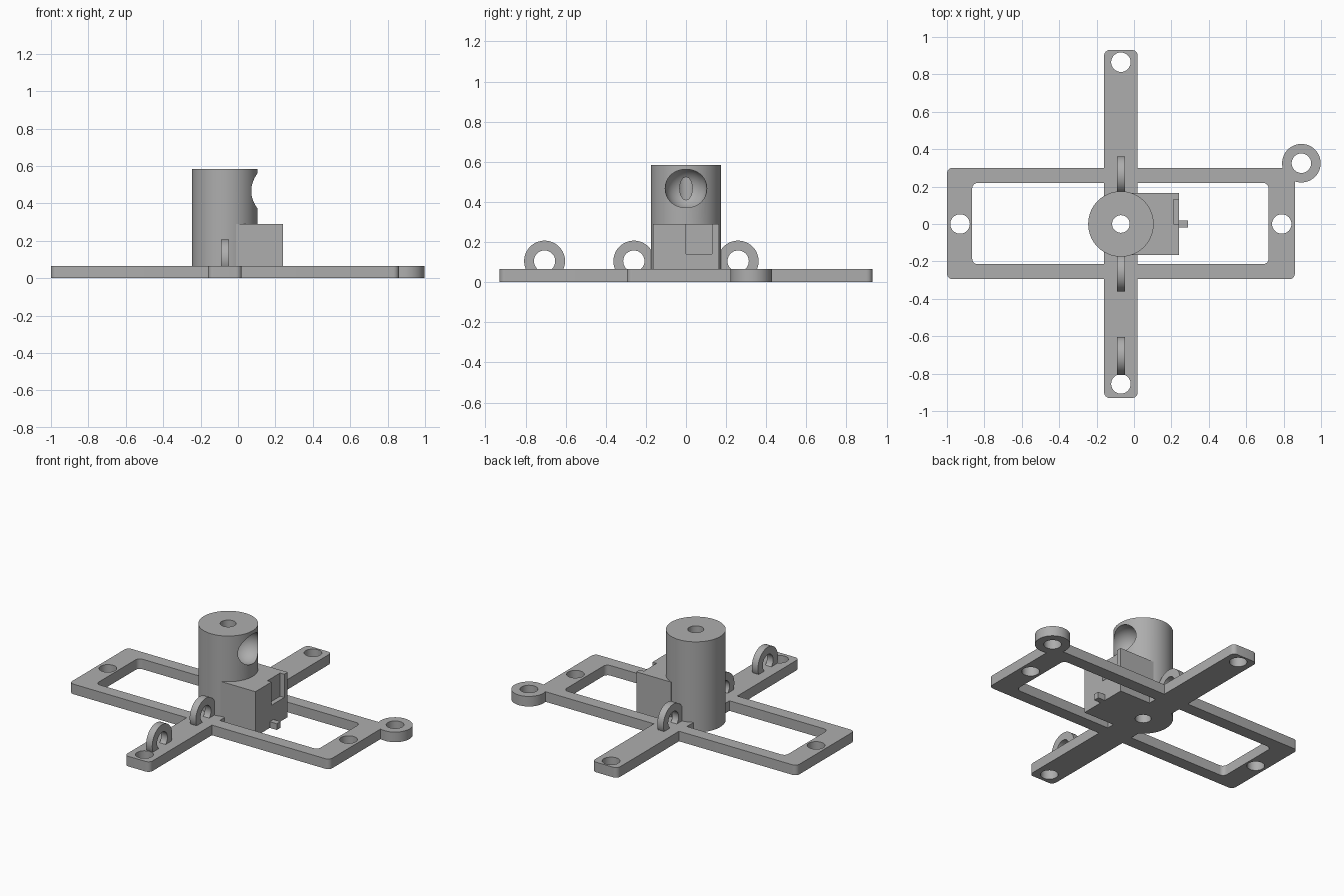
import bpy, bmesh, math
from mathutils import Matrix, Vector

if "Cube" in bpy.data.objects:
    bpy.data.objects.remove(bpy.data.objects["Cube"])

GREY = (0.42, 0.42, 0.42, 1)
mat = bpy.data.materials.new("plain grey")
mat.use_nodes = True
mat.diffuse_color = GREY
mat.node_tree.nodes["Principled BSDF"].inputs["Base Color"].default_value = GREY

THICK = 0.065      # plate thickness
AXIS = -0.07       # x of the tower and cross bar
HOLE = 0.052       # screw hole radius
OVER = 0.02        # cutter overshoot


def finish(name, bm):
    bmesh.ops.recalc_face_normals(bm, faces=bm.faces)
    mesh = bpy.data.meshes.new(name)
    bm.to_mesh(mesh)
    bm.free()
    mesh.materials.append(mat)
    ob = bpy.data.objects.new(name, mesh)
    bpy.context.collection.objects.link(ob)
    return ob


def slab(name, x0, x1, y0, y1, z0, z1, radius=0):
    """Box with optionally rounded vertical corners."""
    bm = bmesh.new()
    steps = 6 if radius else 0
    verts = []
    corners = [(x1, y1, -1, -1), (x0, y1, 1, -1), (x0, y0, 1, 1), (x1, y0, -1, 1)]
    for i, (cx, cy, sx, sy) in enumerate(corners):
        for k in range(steps + 1):
            a = math.pi / 2 * (i + k / max(steps, 1))
            verts.append(bm.verts.new((cx + radius * (sx + math.cos(a)),
                                       cy + radius * (sy + math.sin(a)), z0)))
    face = bm.faces.new(verts)
    top = bmesh.ops.extrude_face_region(bm, geom=[face])["geom"]
    bmesh.ops.translate(bm, vec=(0, 0, z1 - z0),
                        verts=[v for v in top if isinstance(v, bmesh.types.BMVert)])
    return finish(name, bm)


def rod(name, centre, radius, length, axis="Z"):
    bm = bmesh.new()
    turn = Matrix.Rotation(math.pi / 2, 4, "Y") if axis == "X" else Matrix()
    bmesh.ops.create_cone(bm, cap_ends=True, segments=64, radius1=radius, radius2=radius,
                          depth=length, matrix=Matrix.Translation(Vector(centre)) @ turn)
    return finish(name, bm)


def combine(target, other, operation):
    mod = target.modifiers.new("combine", "BOOLEAN")
    mod.operation, mod.solver, mod.object = operation, "EXACT", other
    bpy.context.view_layer.objects.active = target
    bpy.ops.object.modifier_apply(modifier=mod.name)
    bpy.data.objects.remove(other)


def smooth(ob):
    bpy.ops.object.select_all(action="DESELECT")
    ob.select_set(True)
    bpy.context.view_layer.objects.active = ob
    bpy.ops.object.shade_smooth_by_angle(angle=math.radians(30))


# Rectangular frame with its open window
body = slab("mount_body", -1, 0.86, -0.295, 0.3, 0, THICK, 0.03)
combine(body, slab("window", -0.865, 0.72, -0.215, 0.22, -OVER, THICK + OVER, 0.03), "DIFFERENCE")

# Cross bar, corner ear, tower, block and its small tab
for part in (
    slab("cross_bar", AXIS - 0.09, AXIS + 0.09, -0.93, 0.93, 0, THICK, 0.03),
    rod("corner_ear", (0.895, 0.325, THICK / 2), 0.103, THICK),
    rod("tower", (AXIS, 0, 0.2925), 0.175, 0.585),
    slab("block", -0.01, 0.24, -0.165, 0.165, 0, 0.29),
    slab("tab", 0.2, 0.29, -0.018, 0.02, 0, 0.04),
):
    combine(body, part, "UNION")

# Screw holes through the plate
for x, y in ((-0.93, 0), (0.79, 0), (AXIS, 0.865), (AXIS, -0.855), (0.895, 0.325)):
    combine(body, rod("screw_hole", (x, y, THICK / 2), HOLE, THICK + 2 * OVER), "DIFFERENCE")

# Tower bore, round side pocket and block notch
combine(body, rod("bore", (AXIS, 0, 0.3), 0.047, 0.7), "DIFFERENCE")
bm = bmesh.new()
bmesh.ops.create_uvsphere(bm, u_segments=48, v_segments=24, radius=0.104,
                          matrix=Matrix.Translation((0.064, 0, 0.467)))
combine(body, finish("pocket", bm), "DIFFERENCE")
combine(body, slab("notch", 0.21, 0.26, 0, 0.13, 0.14, 0.31), "DIFFERENCE")
smooth(body)

# Upright cable rings along the cross bar
for name, y in (("front_ring", -0.705), ("inner_front_ring", -0.26), ("inner_back_ring", 0.26)):
    ring = rod(name, (AXIS, y, 0.105), 0.102, 0.044, "X")
    combine(ring, rod("ring_hole", (AXIS, y, 0.105), 0.053, 0.1, "X"), "DIFFERENCE")
    smooth(ring)
